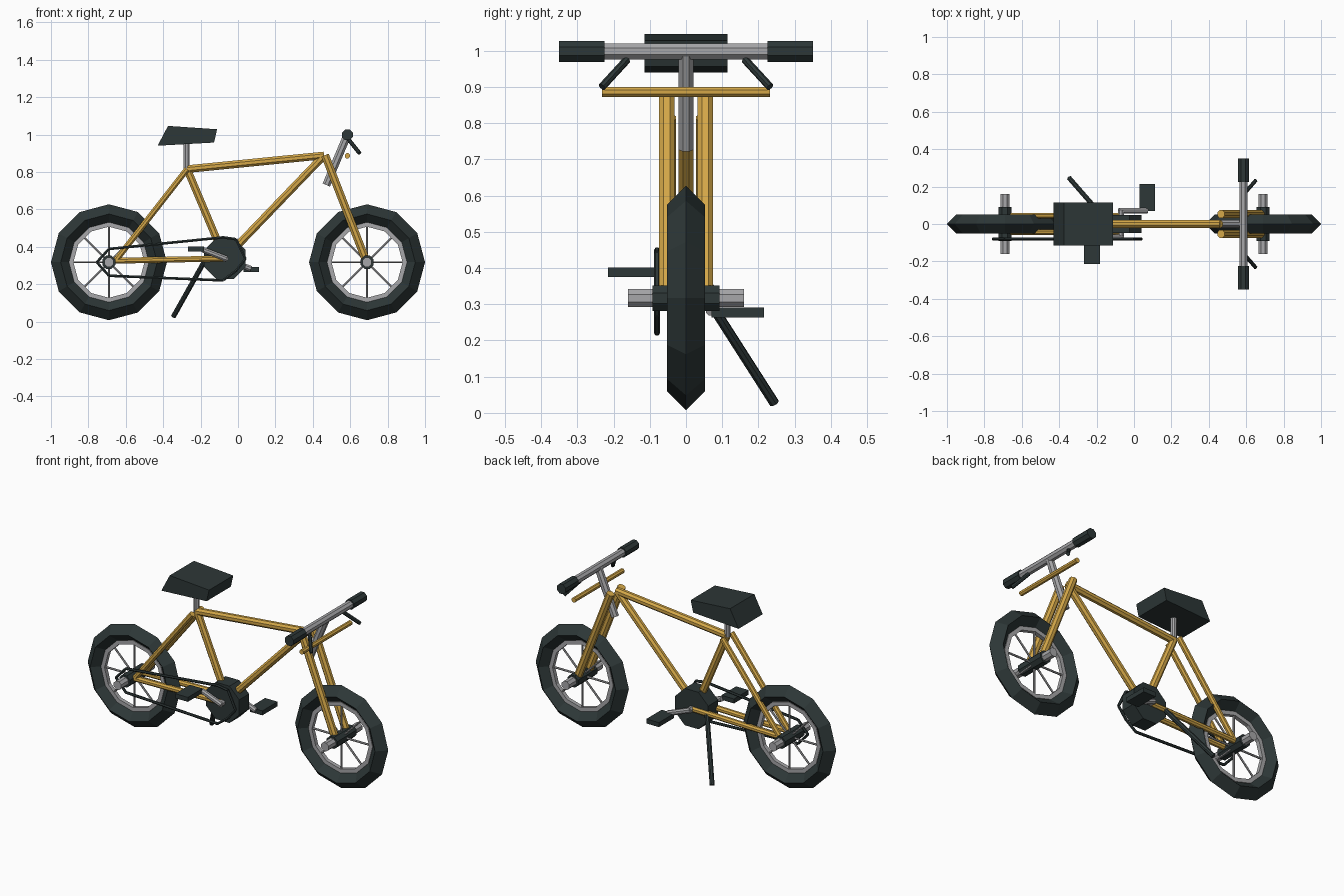
import bpy, bmesh, math
from mathutils import Vector, Matrix

if "Cube" in bpy.data.objects:
    bpy.data.objects.remove(bpy.data.objects["Cube"], do_unlink=True)


def material(name, rgb):
    m = bpy.data.materials.new(name)
    m.use_nodes = True
    m.diffuse_color = (*rgb, 1)
    m.node_tree.nodes["Principled BSDF"].inputs["Base Color"].default_value = (*rgb, 1)
    return m


YELLOW = material("golden yellow", (0.66, 0.39, 0.065))
DARK = material("dark rubber", (0.026, 0.038, 0.038))
METAL = material("grey metal", (0.39, 0.39, 0.40))


def finish(name, bm, mat):
    bmesh.ops.recalc_face_normals(bm, faces=bm.faces)
    mesh = bpy.data.meshes.new(name)
    bm.to_mesh(mesh)
    bm.free()
    mesh.materials.append(mat)
    ob = bpy.data.objects.new(name, mesh)
    bpy.context.collection.objects.link(ob)
    return ob


def tubes(name, segments, r, mat, sides=8):
    """Straight capped tubes, one per pair of end points, in one object."""
    bm = bmesh.new()
    for p, q in segments:
        p, q = Vector(p), Vector(q)
        d = q - p
        turn = d.to_track_quat("Z", "Y").to_matrix().to_4x4()
        spin = Matrix.Rotation(math.pi / sides, 4, "Z")
        bmesh.ops.create_cone(bm, cap_ends=True, segments=sides, radius1=r, radius2=r,
                              depth=d.length, matrix=Matrix.Translation((p + q) / 2) @ turn @ spin)
    return finish(name, bm, mat)


def pair(p, q):
    """A segment and its mirror image across the centre plane."""
    flip = lambda v: (v[0], -v[1], v[2])
    return [(p, q), (flip(p), flip(q))]


def ring(name, centre, profile, mat, sides=12):
    """Closed (radius, y) section swept round the y axis."""
    bm = bmesh.new()
    loops = []
    for i in range(sides):
        a = math.tau * i / sides
        loops.append([bm.verts.new((centre[0] + r * math.cos(a), y, centre[1] + r * math.sin(a)))
                      for r, y in profile])
    n = len(profile)
    for i in range(sides):
        a, b = loops[i], loops[(i + 1) % sides]
        for j in range(n):
            k = (j + 1) % n
            bm.faces.new((a[j], a[k], b[k], b[j]))
    return finish(name, bm, mat)


def prism(name, outline, y0, y1, mat):
    """An (x, z) outline extruded from y0 to y1."""
    bm = bmesh.new()
    face = bm.faces.new([bm.verts.new((x, y0, z)) for x, z in outline])
    out = bmesh.ops.extrude_face_region(bm, geom=[face])["geom"]
    verts = [v for v in out if isinstance(v, bmesh.types.BMVert)]
    bmesh.ops.translate(bm, verts=verts, vec=(0, y1 - y0, 0))
    return finish(name, bm, mat)


def box(name, x0, x1, y0, y1, z0, z1, mat):
    return prism(name, [(x0, z0), (x1, z0), (x1, z1), (x0, z1)], y0, y1, mat)


# Wheels
AXLE_Z = 0.317
for side, x in (("rear", -0.69), ("front", 0.69)):
    c = (x, AXLE_Z)
    ring(side + "_tyre", c, [(0.31, 0), (0.258, 0.052), (0.206, 0), (0.258, -0.052)], DARK)
    ring(side + "_rim", c, [(0.214, 0.012), (0.19, 0.012), (0.19, -0.012), (0.214, -0.012)], METAL)
    spokes = []
    for i in range(8):
        a = math.tau * i / 8
        spokes.append(((x, 0, AXLE_Z),
                       (x + 0.198 * math.cos(a), 0, AXLE_Z + 0.198 * math.sin(a))))
    tubes(side + "_spokes", spokes, 0.006, METAL, 6)
    tubes(side + "_hub", [((x, -0.092, AXLE_Z), (x, 0.092, AXLE_Z))], 0.038, DARK)
    tubes(side + "_axle", [((x, -0.16, AXLE_Z), (x, 0.16, AXLE_Z))], 0.027, METAL)

# Frame
SEAT_TOP, HEAD, CRANK = (-0.272, 0, 0.815), (0.46, 0, 0.888), (-0.07, 0, 0.337)
tubes("top_tube", [(SEAT_TOP, HEAD)], 0.022, YELLOW)
tubes("down_tube", [(HEAD, CRANK)], 0.022, YELLOW)
tubes("seat_tube", [(SEAT_TOP, CRANK)], 0.022, YELLOW)
tubes("fork_blades", pair((0.465, 0.053, 0.89), (0.685, 0.053, 0.325)), 0.023, YELLOW)
tubes("seat_stays", pair((-0.272, 0.044, 0.815), (-0.655, 0.044, 0.325)), 0.017, YELLOW)
tubes("chain_stays", pair((-0.665, 0.044, 0.325), (-0.07, 0.044, 0.337)), 0.017, YELLOW)

# Saddle
tubes("seat_post", [((-0.275, 0, 0.81), (-0.275, 0, 0.98))], 0.017, METAL)
prism("saddle", [(-0.43, 0.94), (-0.128, 0.957), (-0.112, 1.028), (-0.374, 1.046)],
      -0.115, 0.115, DARK)

# Steering
BAR_X, BAR_Z = 0.585, 0.998
tubes("stem", [((0.472, 0, 0.73), (BAR_X, 0, BAR_Z))], 0.023, METAL)
tubes("handlebar", [((BAR_X, -0.24, BAR_Z), (BAR_X, 0.24, BAR_Z))], 0.024, METAL)
tubes("grips", pair((BAR_X, 0.225, BAR_Z), (BAR_X, 0.35, BAR_Z)), 0.031, DARK)
tubes("brake_levers", pair((0.59, 0.163, 0.975), (0.65, 0.232, 0.9)), 0.011, DARK)
tubes("cross_bar", [((BAR_X, -0.232, 0.886), (BAR_X, 0.232, 0.886))], 0.015, YELLOW)

# Drive
tubes("chainring", [((-0.07, -0.047, 0.337), (-0.07, 0.047, 0.337))], 0.12, DARK)
path = [(-0.755, 0.317), (-0.69, 0.388), (-0.08, 0.45), (-0.01, 0.44), (0.04, 0.335),
        (-0.01, 0.272), (-0.08, 0.22), (-0.69, 0.245)]
links = [((a[0], -0.08, a[1]), (b[0], -0.08, b[1])) for a, b in zip(path, path[1:] + path[:1])]
tubes("chain", links, 0.008, DARK, 6)
tubes("crank_axle", [((-0.07, -0.075, 0.337), (-0.07, 0.075, 0.337))], 0.018, METAL)
tubes("right_crank", [((-0.06, -0.07, 0.335), (-0.19, -0.07, 0.385))], 0.016, METAL)
tubes("left_crank", [((-0.08, 0.07, 0.34), (0.07, 0.07, 0.282))], 0.016, METAL)
box("right_pedal", -0.267, -0.183, -0.215, -0.075, 0.375, 0.402, DARK)
box("left_pedal", 0.03, 0.113, 0.07, 0.215, 0.264, 0.291, DARK)

# Kickstand
tubes("kickstand", [((-0.175, 0.05, 0.33), (-0.345, 0.244, 0.027))], 0.014, DARK)
